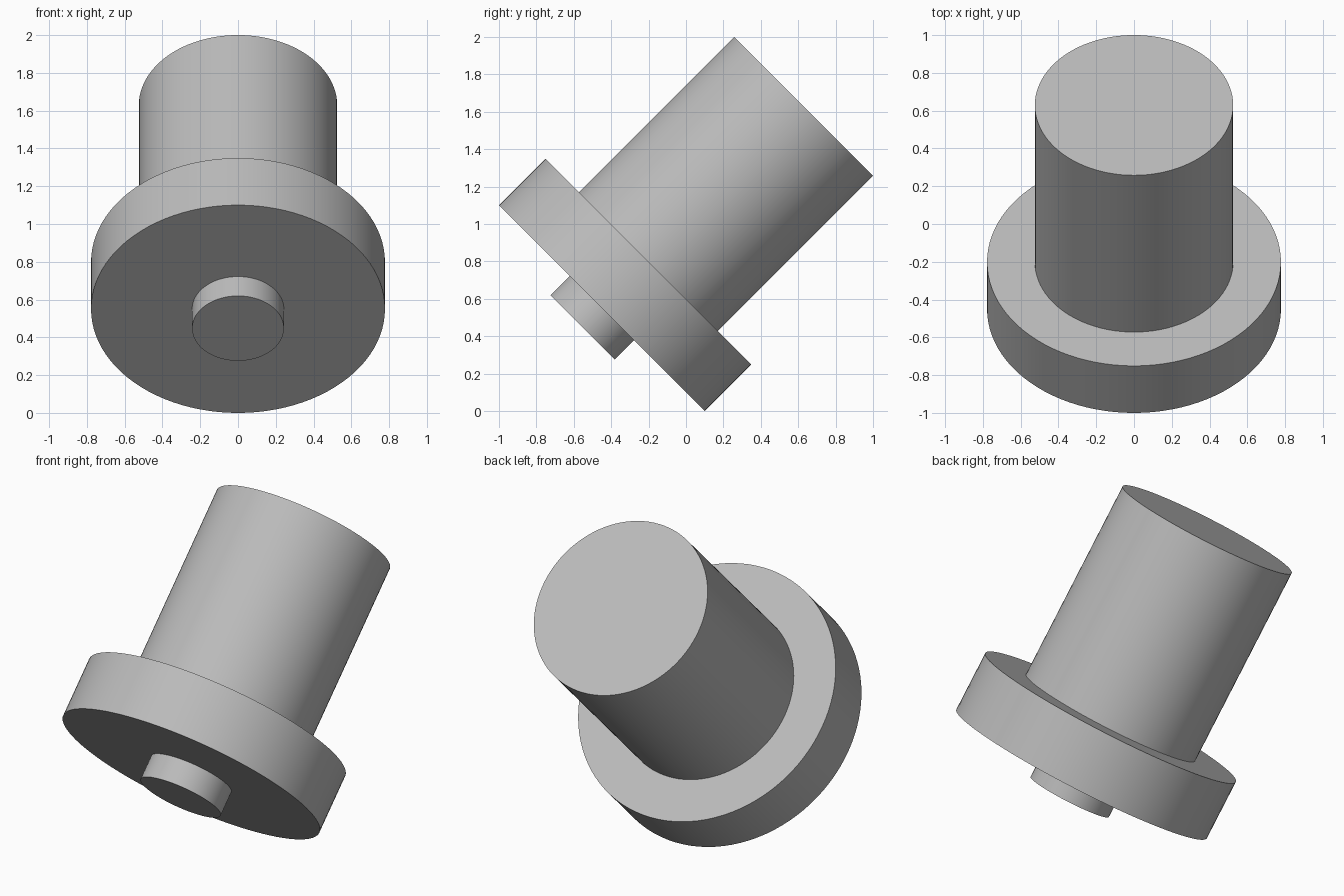
import bpy
import math
from mathutils import Vector

cube = bpy.data.objects.get("Cube")
if cube:
    bpy.data.objects.remove(cube, do_unlink=True)

# Plain grey metal
GREY = (0.5, 0.5, 0.5, 1.0)
metal = bpy.data.materials.new("grey_metal")
metal.use_nodes = True
metal.diffuse_color = GREY
metal.node_tree.nodes["Principled BSDF"].inputs["Base Color"].default_value = GREY

# All parts share one axis, tilted 45 degrees up towards the back
AXIS = Vector((0, 1, 1)).normalized()
ORIGIN = Vector((0, -0.45, 0.55))  # centre of the flange's front face


def disc(name, radius, start, end):
    """Cylinder along the tilted axis, between two distances from ORIGIN."""
    bpy.ops.mesh.primitive_cylinder_add(
        vertices=96, radius=radius, depth=end - start,
        location=ORIGIN + AXIS * (start + end) / 2,
        rotation=(-math.pi / 4, 0, 0))
    obj = bpy.context.object
    obj.name = name
    obj.data.materials.append(metal)
    bpy.ops.object.shade_smooth_by_angle(angle=math.radians(30))
    return obj


disc("flange", 0.778, 0.0, 0.352)
disc("shaft", 0.525, 0.352, 1.526)
disc("front_stub", 0.243, -0.145, 0.0)
